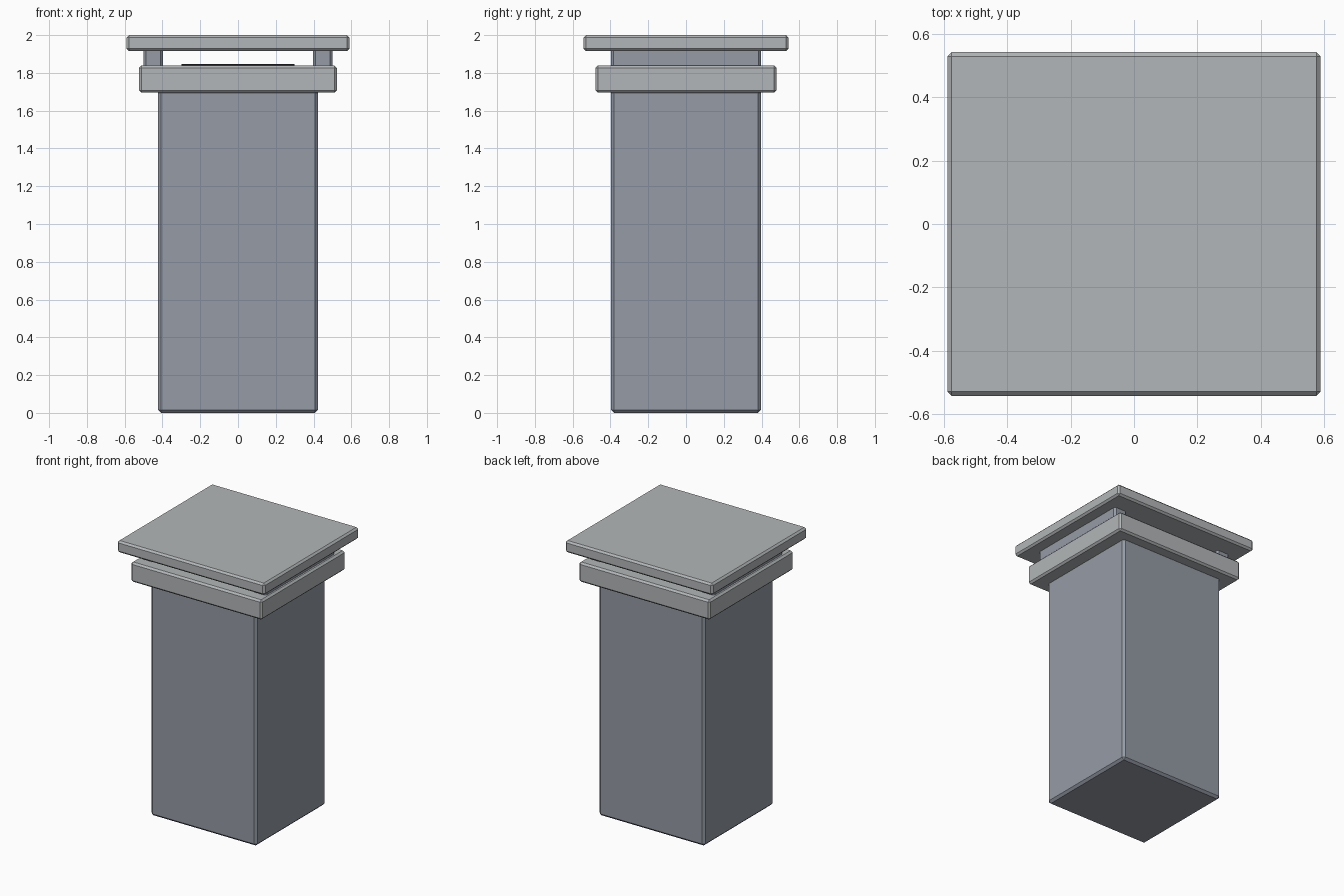
import bpy

if "Cube" in bpy.data.objects:
    bpy.data.objects.remove(bpy.data.objects["Cube"])


def material(name, rgb):
    m = bpy.data.materials.new(name)
    m.diffuse_color = (*rgb, 1)
    m.use_nodes = True
    m.node_tree.nodes["Principled BSDF"].inputs["Base Color"].default_value = m.diffuse_color
    return m


brick = material("slate_grey", (0.30, 0.33, 0.38))
stone = material("stone_grey", (0.45, 0.47, 0.48))
soot = material("soot_black", (0.02, 0.02, 0.025))


def block(name, x, y, z0, z1, mat, cx=0, bevel=0.013):
    """Chamfered box with half sizes x, y between heights z0 and z1."""
    bpy.ops.mesh.primitive_cube_add(size=2, location=(cx, 0, (z0 + z1) / 2))
    ob = bpy.context.object
    ob.name = name
    ob.scale = (x, y, (z1 - z0) / 2)
    bpy.ops.object.transform_apply(location=False, rotation=False, scale=True)
    if bevel:
        mod = ob.modifiers.new("chamfer", 'BEVEL')
        mod.width = bevel
        mod.segments = 1
    ob.data.materials.append(mat)
    return ob


# Chimney shaft and the stone collar around its top
block("chimney_shaft", 0.424, 0.397, 0.0, 1.71, brick, bevel=0.016)
block("collar", 0.525, 0.48, 1.695, 1.838, stone)

# Dark flue opening lying on the collar
block("flue_opening", 0.30, 0.27, 1.825, 1.848, soot, bevel=0)

# Two side walls holding up the cap, open front and back
for side, sx in (("left", -1), ("right", 1)):
    block(side + "_cap_support", 0.052, 0.397, 1.825, 1.93, brick, cx=sx * 0.448)

# Flat cap slab
block("cap_slab", 0.59, 0.543, 1.915, 2.0, stone)
